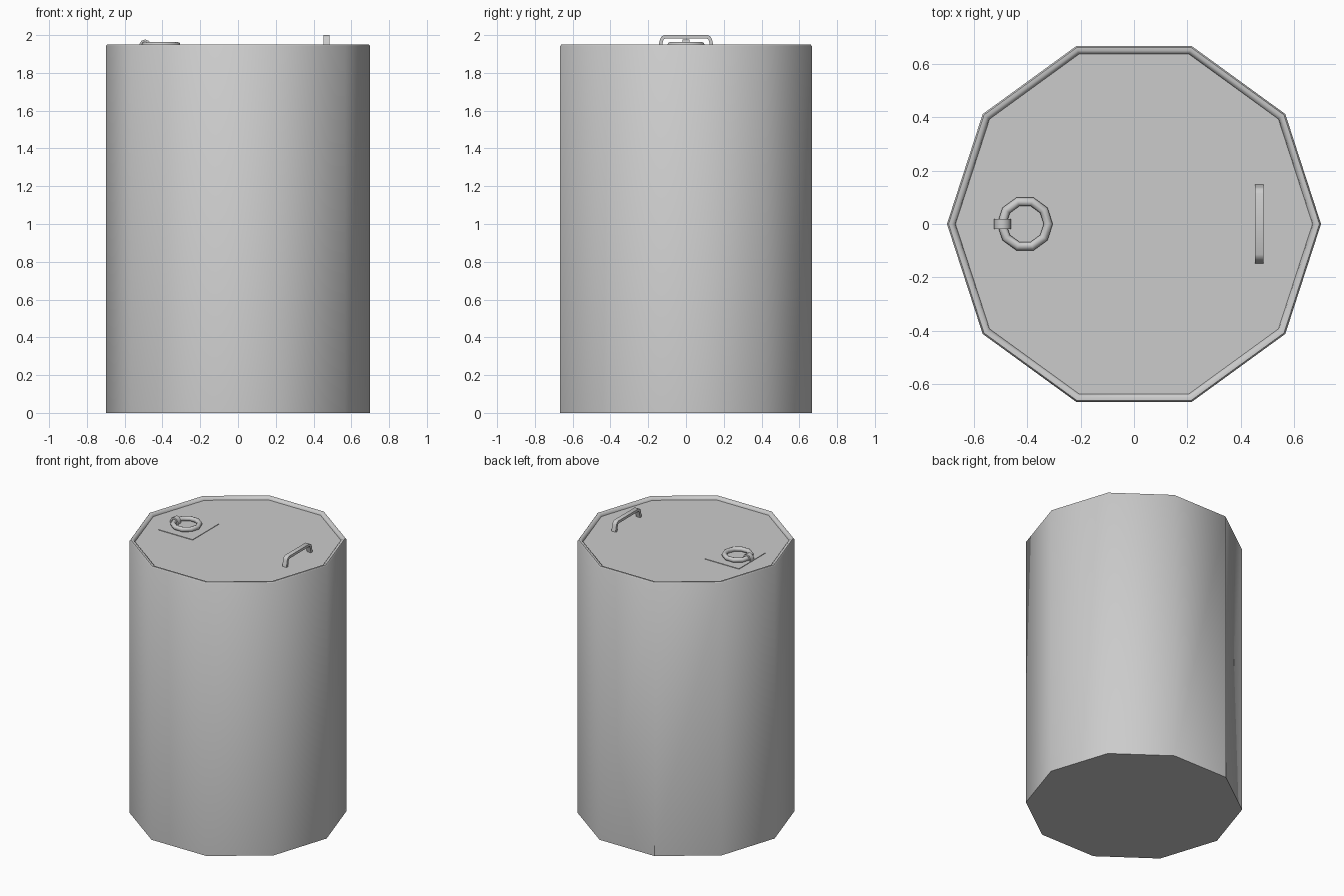
import bpy, bmesh, math
from mathutils import Vector

if "Cube" in bpy.data.objects:
    bpy.data.objects.remove(bpy.data.objects["Cube"])

LID_Z = 1.93
SIDES = 10


def finish(name, bm, angle=40):
    bmesh.ops.recalc_face_normals(bm, faces=bm.faces)
    me = bpy.data.meshes.new(name)
    bm.to_mesh(me)
    bm.free()
    ob = bpy.data.objects.new(name, me)
    bpy.context.collection.objects.link(ob)
    bpy.ops.object.select_all(action='DESELECT')
    ob.select_set(True)
    bpy.context.view_layer.objects.active = ob
    bpy.ops.object.shade_smooth_by_angle(angle=math.radians(angle))
    return ob


def band(name, path, thick, width, to_world):
    """Bent bar: offset a 2D path both ways, then extrude it sideways."""
    pts = [Vector(p) for p in path]
    outer, inner = [], []
    for i, p in enumerate(pts):
        a = (p - pts[i - 1]).normalized() if i else None
        b = (pts[i + 1] - p).normalized() if i < len(pts) - 1 else None
        a, b = a or b, b or a
        t = (a + b).normalized()
        n = Vector((-t.y, t.x)) * (thick / 2) / max(t.dot(a), 0.5)
        outer.append(p + n)
        inner.append(p - n)
    bm = bmesh.new()
    rows = []
    for o, i in zip(outer, inner):
        rows.append([bm.verts.new(to_world(q.x, q.y, s * width / 2))
                     for q, s in ((o, -1), (o, 1), (i, 1), (i, -1))])
    for r, s in zip(rows, rows[1:]):
        for k in range(4):
            bm.faces.new((r[k], r[(k + 1) % 4], s[(k + 1) % 4], s[k]))
    bm.faces.new(rows[0])
    bm.faces.new(rows[-1])
    return finish(name, bm, 50)


# Drum body: lathed profile with a rounded rim and a sunken lid
bm = bmesh.new()
profile = [(0.7, 0), (0.7, 1.942), (0.694, 1.95), (0.682, 1.95),
           (0.671, 1.942), (0.668, LID_Z)]
rings = [[bm.verts.new((r * math.cos(math.tau * k / SIDES),
                        r * math.sin(math.tau * k / SIDES), z))
          for k in range(SIDES)] for r, z in profile]
for lo, hi in zip(rings, rings[1:]):
    for k in range(SIDES):
        j = (k + 1) % SIDES
        bm.faces.new((lo[k], lo[j], hi[j], hi[k]))
bm.faces.new(rings[0])
bm.faces.new(rings[-1])
body = finish("drum_body", bm, 50)
# One crisp vertical seam at the back
for e in body.data.edges:
    a, b = (body.data.vertices[v].co for v in e.vertices)
    if abs(a.z - b.z) > 1 and a.y > 0.6 and a.x < 0:
        e.use_edge_sharp = True

# Thin plate under the pull ring
bm = bmesh.new()
bmesh.ops.create_cube(bm, size=1)
bmesh.ops.scale(bm, vec=(0.27, 0.3, 0.006), verts=bm.verts)
bmesh.ops.translate(bm, vec=(-0.388, 0, LID_Z + 0.001), verts=bm.verts)
finish("ring_plate", bm)

# Pull ring
bpy.ops.mesh.primitive_torus_add(major_segments=10, minor_segments=8,
                                 major_radius=0.087, minor_radius=0.017,
                                 location=(-0.408, 0, LID_Z + 0.017))
bpy.context.object.name = "pull_ring"
bpy.ops.object.shade_smooth_by_angle(angle=math.radians(50))

# Staple holding the ring
arch = [(-0.026, LID_Z), (-0.026, 1.948), (-0.016, 1.965), (0, 1.971),
        (0.016, 1.965), (0.026, 1.948), (0.026, LID_Z)]
band("ring_staple", arch, 0.011, 0.036, lambda u, v, w: (-0.492 + u, w, v))

# Grab handle
half = [(0.139, LID_Z), (0.129, 1.975), (0.124, 1.985), (0.112, 1.991)]
grip = [(-u, v) for u, v in half] + [(u, v) for u, v in reversed(half)]
band("grab_handle", grip, 0.018, 0.032, lambda u, v, w: (0.469 + w, u, v))
